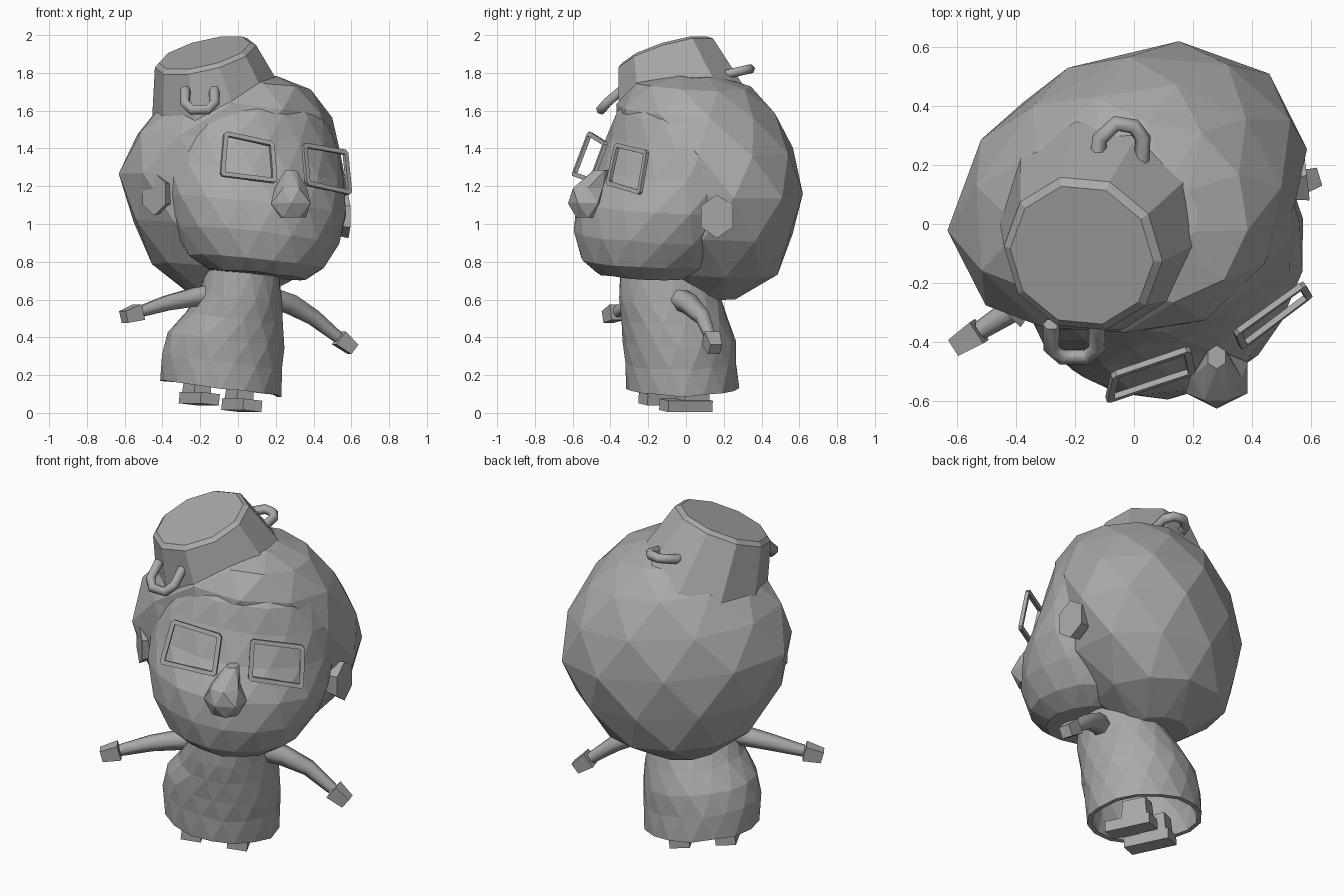
import bpy, bmesh, math, random
from mathutils import Matrix, Vector

random.seed(4)
cube = bpy.data.objects.get("Cube")
if cube:
    bpy.data.objects.remove(cube, do_unlink=True)

grey = bpy.data.materials.new("clay_grey")
grey.use_nodes = True
GREY = (0.4, 0.4, 0.4, 1)
grey.diffuse_color = GREY
grey.node_tree.nodes["Principled BSDF"].inputs["Base Color"].default_value = GREY


def add(name, data):
    ob = bpy.data.objects.new(name, data)
    bpy.context.collection.objects.link(ob)
    data.materials.append(grey)
    return ob


def finish(name, bm, matrix=Matrix()):
    bmesh.ops.recalc_face_normals(bm, faces=bm.faces[:])
    bm.transform(matrix)
    me = bpy.data.meshes.new(name)
    bm.to_mesh(me)
    bm.free()
    return add(name, me)


def loft(name, rings, n, matrix=Matrix(), jitter=0.0, closed=True):
    """Staggered triangle rings, each given as x, y, z, radius x, radius y."""
    bm = bmesh.new()
    loops = []
    for k, (x, y, z, rx, ry) in enumerate(rings):
        loop = []
        for i in range(n):
            a = math.tau * (i + 0.5 * (k % 2)) / n
            s = 1 + random.uniform(-jitter, jitter)
            dz = random.uniform(-jitter, jitter) * 0.4
            loop.append(bm.verts.new((x + rx * s * math.cos(a), y + ry * s * math.sin(a), z + dz)))
        loops.append(loop)
    for k, (lo, hi) in enumerate(zip(loops, loops[1:])):
        for i in range(n):
            j = (i + 1) % n
            if k % 2 == 0:
                tris = (lo[i], lo[j], hi[i]), (lo[j], hi[j], hi[i])
            else:
                tris = (lo[i], lo[j], hi[j]), (lo[i], hi[j], hi[i])
            for t in tris:
                bm.faces.new(t)
    if closed:
        bm.faces.new(loops[0])
    bm.faces.new(loops[-1])
    return finish(name, bm, matrix)


def tube(name, points, radius, radii=None):
    cu = bpy.data.curves.new(name, "CURVE")
    cu.dimensions = "3D"
    cu.bevel_depth = radius
    cu.bevel_resolution = 1
    cu.use_fill_caps = True
    sp = cu.splines.new("POLY")
    sp.points.add(len(points) - 1)
    for i, p in enumerate(points):
        sp.points[i].co = (*p, 1)
        sp.points[i].radius = radii[i] if radii else 1
    return add(name, cu)


def block(name, size, matrix, taper=1.0):
    """Box whose +z end can be narrowed."""
    bm = bmesh.new()
    bmesh.ops.create_cube(bm, size=1)
    for v in bm.verts:
        s = taper if v.co.z > 0 else 1
        v.co = Vector((v.co.x * size[0] * s, v.co.y * size[1] * s, v.co.z * size[2]))
    return finish(name, bm, matrix)


def cone(name, n, r1, r2, depth, matrix, bevel=0.0):
    bm = bmesh.new()
    bmesh.ops.create_cone(bm, cap_ends=True, segments=n, radius1=r1, radius2=r2, depth=depth)
    if bevel:
        top = max(bm.faces, key=lambda f: f.calc_center_median().z)
        bmesh.ops.bevel(bm, geom=list(top.edges), offset=bevel, segments=1, affect="EDGES")
    return finish(name, bm, matrix)


def aim(location, direction):
    return Matrix.Translation(location) @ Vector(direction).to_track_quat("Z", "Y").to_matrix().to_4x4()


TURN = Matrix.Rotation(math.radians(26), 4, "Z")
ROLL = Matrix.Rotation(math.radians(6), 4, "Y")
HEAD = Matrix.Translation((0.07, -0.05, 1.2)) @ TURN @ ROLL

# Head: finer face, coarse hair mass behind it
loft("face", [
    (0, -0.17, -0.47, 0.26, 0.25), (0, -0.15, -0.40, 0.37, 0.35),
    (0, -0.11, -0.26, 0.45, 0.43), (0, -0.07, -0.10, 0.50, 0.45),
    (0, -0.01, 0.07, 0.50, 0.41), (0, -0.01, 0.24, 0.46, 0.345),
    (0, -0.02, 0.38, 0.38, 0.30), (0, -0.02, 0.50, 0.25, 0.20)], 16, HEAD, 0.012)
loft("hair", [
    (0, 0.22, -0.59, 0.18, 0.15), (0, 0.23, -0.45, 0.40, 0.34),
    (0, 0.20, -0.24, 0.56, 0.43), (-0.01, 0.19, 0.0, 0.64, 0.46),
    (-0.015, 0.16, 0.22, 0.59, 0.45), (-0.01, 0.10, 0.41, 0.45, 0.42),
    (0, 0.07, 0.54, 0.30, 0.31), (0, 0.06, 0.59, 0.12, 0.12)], 10, HEAD, 0.012)

# Nose
loft("nose", [
    (0.28, -0.52, 1.035, 0.08, 0.07), (0.28, -0.52, 1.11, 0.12, 0.105),
    (0.28, -0.52, 1.19, 0.085, 0.09), (0.28, -0.45, 1.285, 0.035, 0.04)], 6)

# Ears
for name, side, place in (("left_ear", 1, (0.55, 0.16, 1.04)), ("right_ear", -1, (-0.42, -0.265, 1.16))):
    out = TURN @ Vector((side, -0.35, 0))
    cone(name, 6, 0.10, 0.115, 0.07, aim(place, out) @ Matrix.Diagonal((0.85, 1, 1, 1)))


# Spectacle frames
def spectacle(name, corners):
    bm = bmesh.new()
    f = bm.faces.new([bm.verts.new(c) for c in corners])
    bmesh.ops.bevel(bm, geom=bm.verts[:], offset=0.015, segments=1, affect="VERTICES")
    f = bm.faces[:][0]
    bmesh.ops.inset_individual(bm, faces=[f], thickness=0.026)
    bmesh.ops.delete(bm, geom=[f], context="FACES")
    ob = finish(name, bm)
    mod = ob.modifiers.new("thickness", "SOLIDIFY")
    mod.thickness = 0.02
    mod.offset = 0


spectacle("right_spectacle_frame", [(-0.095, -0.60, 1.254), (0.206, -0.50, 1.217),
                                    (0.19, -0.42, 1.434), (-0.075, -0.51, 1.49)])
spectacle("left_spectacle_frame", [(0.36, -0.42, 1.206), (0.60, -0.24, 1.153),
                                   (0.577, -0.20, 1.39), (0.34, -0.37, 1.43)])

# Upturned pot worn as a hat, with two loop handles
POT = aim((-0.135, -0.055, 1.738), (-0.23, -0.28, 0.93)) @ Matrix.Rotation(math.pi / 10, 4, "Z")
cone("pot", 10, 0.375, 0.27, 0.36, POT, 0.02)
tube("front_pot_handle", [(-0.28, -0.34, 1.71), (-0.28, -0.42, 1.64), (-0.245, -0.45, 1.605),
                          (-0.16, -0.45, 1.605), (-0.125, -0.42, 1.64), (-0.125, -0.34, 1.71)], 0.028)
tube("back_pot_handle", [(-0.125, 0.21, 1.79), (-0.115, 0.29, 1.81), (-0.06, 0.34, 1.82),
                         (0.0, 0.33, 1.82), (0.03, 0.29, 1.81), (0.025, 0.20, 1.79)], 0.027)

# Dress: hollow, with a slanted hem
SLANT = Matrix()
SLANT[2][0] = -0.13
SLANT[2][3] = -0.012
dress = loft("dress", [
    (-0.09, -0.02, 0.13, 0.32, 0.30), (-0.085, -0.03, 0.27, 0.325, 0.30),
    (-0.065, -0.04, 0.39, 0.31, 0.30), (-0.02, -0.06, 0.51, 0.26, 0.285),
    (0.01, -0.085, 0.62, 0.22, 0.27), (0.03, -0.11, 0.76, 0.19, 0.24)],
    16, SLANT, 0.013, closed=False)
wall = dress.modifiers.new("cloth", "SOLIDIFY")
wall.thickness = 0.025

# Arms and hands
arms = {
    "right": [(-0.13, -0.16, 0.63), (-0.22, -0.19, 0.615), (-0.38, -0.27, 0.58), (-0.52, -0.36, 0.535)],
    "left": [(0.20, -0.03, 0.60), (0.28, 0.02, 0.575), (0.40, 0.09, 0.505), (0.53, 0.13, 0.40)],
}
for side, path in arms.items():
    tube(side + "_arm", path, 0.05, [1.2, 1.15, 0.9, 0.65])
    wrist = Vector(path[-1])
    way = (wrist - Vector(path[-2])).normalized()
    block(side + "_hand", (0.085, 0.085, 0.10), aim(wrist + way * 0.055, way), 0.75)

# Shoes with short ankles
for side, place in (("left", (0.02, 0.0, 0.04)), ("right", (-0.205, -0.11, 0.075))):
    base = Matrix.Translation(place) @ TURN @ ROLL
    block(side + "_shoe", (0.11, 0.26, 0.06), base)
    block(side + "_ankle", (0.10, 0.15, 0.12), base @ Matrix.Translation((0, 0.04, 0.07)), 0.9)
